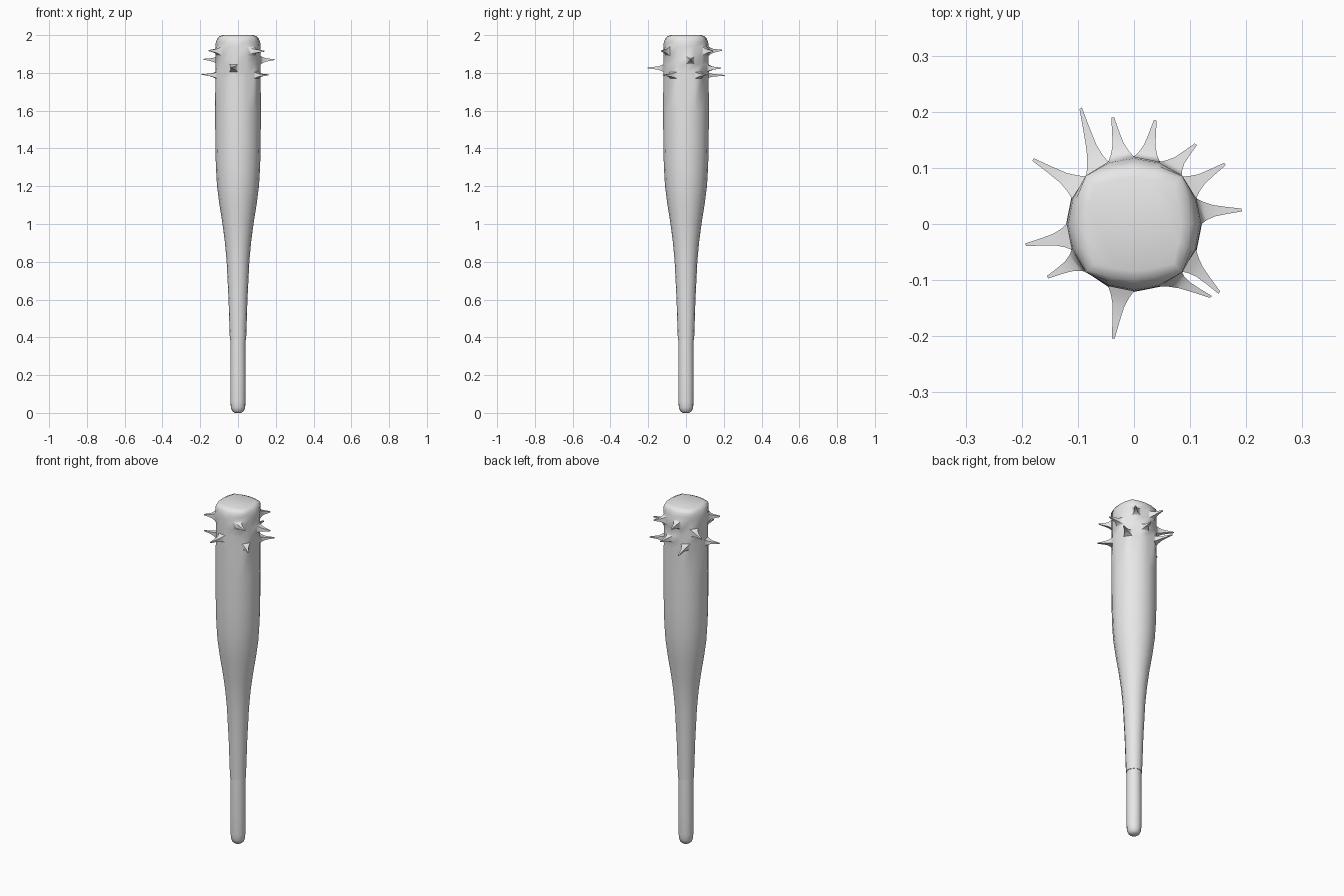
import bpy
import bmesh
from math import sin, cos, pi, radians
from mathutils import Vector

SIDES = 16

cube = bpy.data.objects.get("Cube")
if cube:
    bpy.data.objects.remove(cube, do_unlink=True)

grey = bpy.data.materials.new("pale grey")
grey.use_nodes = True
grey.diffuse_color = (0.8, 0.8, 0.8, 1)
grey.node_tree.nodes["Principled BSDF"].inputs["Base Color"].default_value = (0.8, 0.8, 0.8, 1)


def ring(bm, radius, z, square):
    """One loop of vertices, blended from round towards square."""
    loop = []
    for i in range(SIDES):
        a = 2 * pi * i / SIDES
        c, s = cos(a), sin(a)
        r = radius * (1 + square * (1 / max(abs(c), abs(s)) - 1))
        loop.append(bm.verts.new((r * c, r * s, z)))
    return loop


def lathe(profile):
    """Closed turned shape; returns the mesh and its side faces by row."""
    bm = bmesh.new()
    loops = [ring(bm, *p) for p in profile]
    rows = []
    for lo, hi in zip(loops, loops[1:]):
        rows.append([bm.faces.new((lo[i], lo[(i + 1) % SIDES],
                                   hi[(i + 1) % SIDES], hi[i]))
                     for i in range(SIDES)])
    bm.faces.new(loops[0][::-1])
    bm.faces.new(loops[-1])
    return bm, rows


def pull_spike(bm, face, tip):
    """Draw one face out into a flared spike with a small blunt end."""
    base = face.calc_center_median()
    corners = list(face.verts)
    offsets = [v.co - base for v in corners]
    bm.faces.remove(face)
    for along, scale in ((0.15, 0.7), (0.35, 0.44), (0.65, 0.27), (1, 0.11)):
        centre = base.lerp(tip, along)
        new = [bm.verts.new(centre + o * scale) for o in offsets]
        for i in range(4):
            j = (i + 1) % 4
            bm.faces.new((corners[i], corners[j], new[j], new[i]))
        corners = new
    bm.faces.new(corners)


def finish(bm, name):
    bmesh.ops.recalc_face_normals(bm, faces=bm.faces[:])
    mesh = bpy.data.meshes.new(name)
    bm.to_mesh(mesh)
    bm.free()
    mesh.materials.append(grey)
    obj = bpy.data.objects.new(name, mesh)
    bpy.context.collection.objects.link(obj)
    bpy.ops.object.select_all(action="DESELECT")
    obj.select_set(True)
    bpy.context.view_layer.objects.active = obj
    bpy.ops.object.shade_smooth_by_angle(angle=radians(62))


# Handle with a rounded end
bm, _ = lathe([(0.018, 0, 0), (0.031, 0.01, 0), (0.038, 0.03, 0),
               (0.04, 0.06, 0), (0.041, 0.2, 0), (0.04, 0.39, 0)])
finish(bm, "handle")

# Barrel: tapered shaft, four spike rows, then a squarish rounded top
shaft = [(0.043, 0.385), (0.05, 0.6), (0.06, 0.8), (0.069, 0.9), (0.082, 1.0),
         (0.098, 1.1), (0.111, 1.2), (0.117, 1.3), (0.12, 1.42), (0.121, 1.6)]
spike_rings = [1.77, 1.805, 1.845, 1.89, 1.94]
top = [(0.117, 1.963, 0.1), (0.11, 1.981, 0.25), (0.1, 1.993, 0.4), (0.083, 2.0, 0.5)]
profile = [(r, z, 0) for r, z in shaft] + [(0.12, z, 0) for z in spike_rings] + top
bm, rows = lathe(profile)

# Spikes: side index, row, tip position
spikes = [
    (0, 2, (0.192, 0.025, 1.87)), (1, 0, (0.162, 0.107, 1.79)),
    (2, 3, (0.11, 0.142, 1.915)), (3, 1, (0.038, 0.185, 1.825)),
    (4, 3, (-0.038, 0.19, 1.92)), (5, 0, (-0.095, 0.206, 1.787)),
    (6, 2, (-0.18, 0.115, 1.872)), (8, 0, (-0.193, -0.037, 1.792)),
    (9, 3, (-0.154, -0.095, 1.918)), (11, 1, (-0.037, -0.204, 1.827)),
    (13, 3, (0.137, -0.13, 1.915)), (14, 0, (0.152, -0.122, 1.788)),
]
for side, row, tip in spikes:
    pull_spike(bm, rows[len(shaft) + row][side], Vector(tip))
finish(bm, "spiked_barrel")
